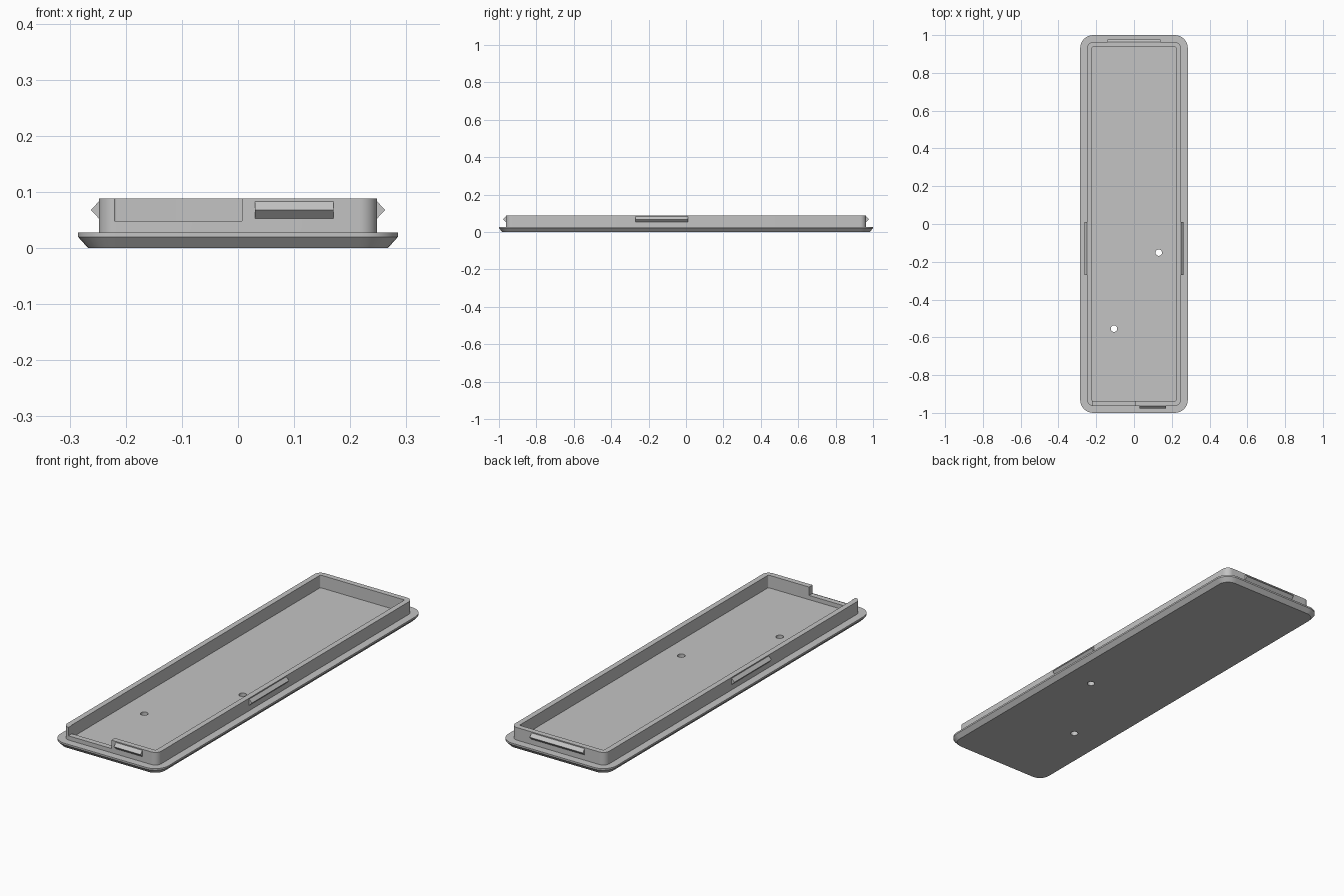
import bpy, bmesh, math

if "Cube" in bpy.data.objects:
    bpy.data.objects.remove(bpy.data.objects["Cube"])

grey = bpy.data.materials.new("light grey plastic")
grey.diffuse_color = (0.55, 0.55, 0.55, 1)
grey.use_nodes = True
grey.node_tree.nodes["Principled BSDF"].inputs["Base Color"].default_value = grey.diffuse_color


def ring(hx, hy, r, z, steps=8):
    """Points of a rounded rectangle with half sizes hx, hy."""
    pts = []
    for i, (sx, sy) in enumerate([(1, 1), (-1, 1), (-1, -1), (1, -1)]):
        for k in range(steps + 1):
            a = math.pi / 2 * (i + k / steps)
            pts.append((sx * (hx - r) + r * math.cos(a),
                        sy * (hy - r) + r * math.sin(a), z))
    return pts


def loft(name, rings):
    """Solid through a stack of closed rings, capped at both ends."""
    bm = bmesh.new()
    loops = [[bm.verts.new(p) for p in pts] for pts in rings]
    n = len(loops[0])
    for a, b in zip(loops, loops[1:]):
        for i in range(n):
            j = (i + 1) % n
            bm.faces.new((a[i], a[j], b[j], b[i]))
    bm.faces.new(loops[0][::-1])
    bm.faces.new(loops[-1])
    bmesh.ops.recalc_face_normals(bm, faces=bm.faces)
    mesh = bpy.data.meshes.new(name)
    bm.to_mesh(mesh)
    bm.free()
    mesh.materials.append(grey)
    obj = bpy.data.objects.new(name, mesh)
    bpy.context.collection.objects.link(obj)
    return obj


def cut(target, cutter):
    cutter.hide_render = True
    mod = target.modifiers.new("cut", 'BOOLEAN')
    mod.operation, mod.solver, mod.object = 'DIFFERENCE', 'EXACT', cutter
    bpy.context.view_layer.objects.active = target
    bpy.ops.object.modifier_apply(modifier=mod.name)
    bpy.data.objects.remove(cutter)


# Chamfered base plate with the raised rim and recessed floor
tray = loft("lid_tray", [
    ring(0.267, 0.982, 0.051, 0.0),
    ring(0.285, 1.0, 0.069, 0.02),
    ring(0.285, 1.0, 0.069, 0.028),
    ring(0.248, 0.963, 0.032, 0.028),
    ring(0.248, 0.963, 0.032, 0.088),
    ring(0.222, 0.937, 0.006, 0.088),
    ring(0.222, 0.937, 0.006, 0.028)])

# Notch in the front rim
x0, x1, y0, y1 = -0.22, 0.007, -0.99, -0.925
cut(tray, loft("notch_cutter", [
    [(x0, y0, z), (x1, y0, z), (x1, y1, z), (x0, y1, z)] for z in (0.048, 0.12)]))

# Two screw holes through the floor
for hx, hy in [(0.131, -0.152), (-0.106, -0.554)]:
    cut(tray, loft("hole_cutter", [
        [(hx + 0.017 * math.cos(t * math.pi / 12),
          hy + 0.017 * math.sin(t * math.pi / 12), z) for t in range(24)]
        for z in (-0.05, 0.06)]))

bpy.ops.object.select_all(action='DESELECT')
tray.select_set(True)
bpy.context.view_layer.objects.active = tray
bpy.ops.object.shade_smooth_by_angle(angle=math.radians(30))


# Snap ridges: triangular prisms on the rim, given as (distance out, height)
PROFILE = [(-0.004, 0.053), (0.0, 0.053), (0.0145, 0.068), (0.0, 0.083), (-0.004, 0.083)]


def side_ridge(name, side):
    loft(name, [[(side * (0.248 + d), y, z) for d, z in PROFILE]
                for y in (-0.27, 0.01)])


def end_ridge(name, side, xa, xb):
    loft(name, [[(x, side * (0.963 + d), z) for d, z in PROFILE]
                for x in (xa, xb)])


side_ridge("right_snap_ridge", 1)
side_ridge("left_snap_ridge", -1)
end_ridge("front_snap_ridge", -1, 0.03, 0.17)
end_ridge("back_snap_ridge", 1, -0.14, 0.14)
